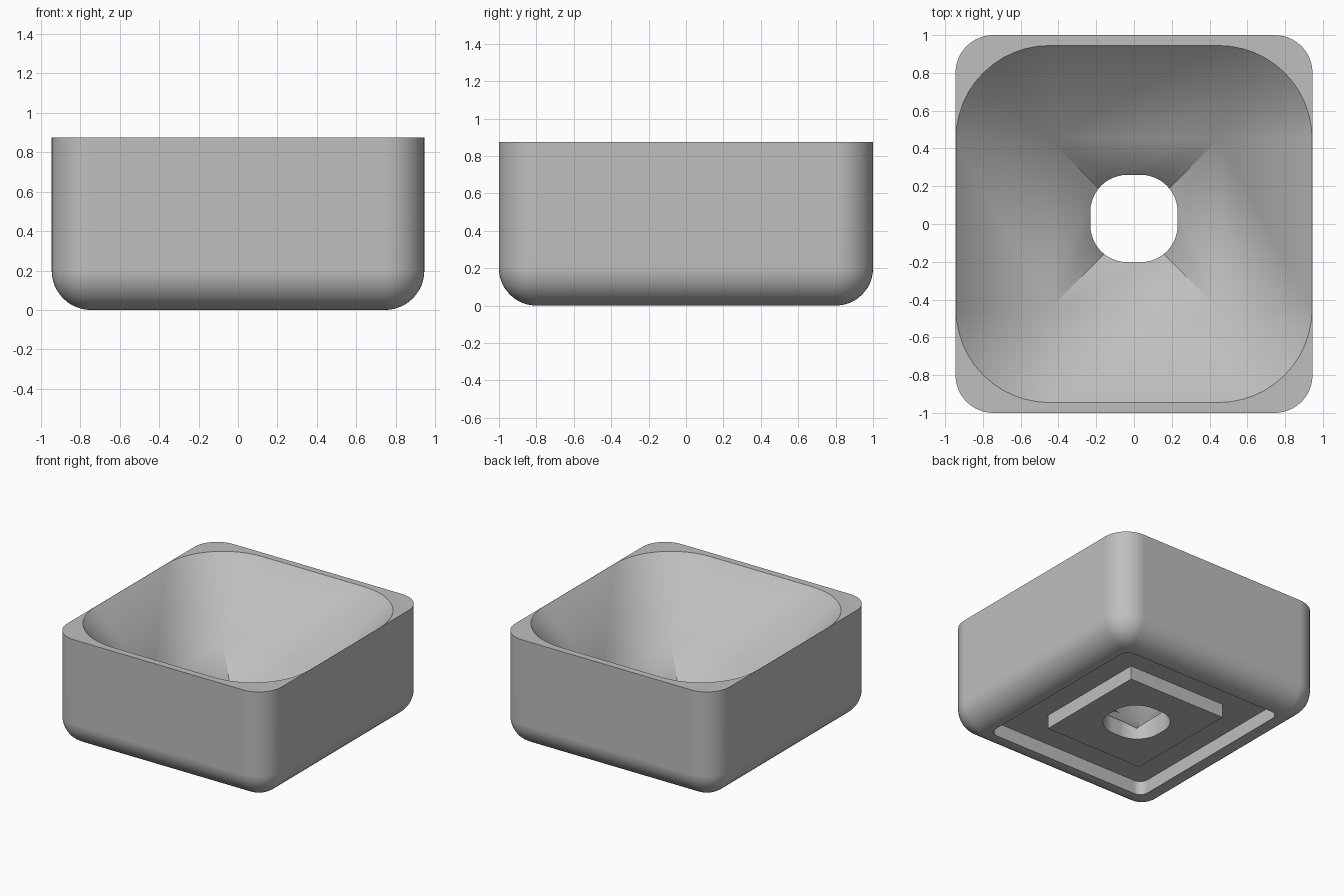
import bpy, bmesh
from math import sin, cos, pi, radians

default = bpy.data.objects.get("Cube")
if default:
    bpy.data.objects.remove(default)

ARC = 12          # segments in each rounded corner
HX, HY, H = 0.945, 1.0, 0.875
FILLET = 0.2

grey = bpy.data.materials.new("light grey")
grey.use_nodes = True
colour = (0.52, 0.52, 0.52, 1)
grey.diffuse_color = colour
grey.node_tree.nodes["Principled BSDF"].inputs["Base Color"].default_value = colour


def ring(bm, hx, hy, r, z, cy=0.0):
    """Rounded rectangle of vertices; radius 0 gives square corners."""
    verts = []
    for q, (sx, sy) in enumerate([(1, 1), (-1, 1), (-1, -1), (1, -1)]):
        for i in range(ARC + 1):
            a = (q + i / ARC) * pi / 2
            verts.append(bm.verts.new((sx * (hx - r) + r * cos(a),
                                       cy + sy * (hy - r) + r * sin(a), z)))
    return verts


def loft(name, sections, closed=False):
    """Skin a list of sections, closing the ends with flat caps."""
    bm = bmesh.new()
    rings = [ring(bm, *s) for s in sections]
    for a, b in zip(rings, rings[1:]):
        for i in range(len(a)):
            j = (i + 1) % len(a)
            bm.faces.new((a[i], a[j], b[j], b[i]))
    bm.faces.new(rings[0])
    bm.faces.new(rings[-1])
    bmesh.ops.remove_doubles(bm, verts=bm.verts, dist=0.0002)
    bmesh.ops.recalc_face_normals(bm, faces=bm.faces)
    mesh = bpy.data.meshes.new(name)
    bm.to_mesh(mesh)
    bm.free()
    mesh.materials.append(grey)
    obj = bpy.data.objects.new(name, mesh)
    bpy.context.collection.objects.link(obj)
    return obj


# Underside: centre block standing in a shallow recess
sections = [(0.436, 0.473, 0, 0, 0.013),
            (0.436, 0.473, 0, 0.11, 0.013),
            (0.725, 0.78, 0.07, 0.11),
            (0.725, 0.78, 0.07, 0)]

# Rounded bottom edge and straight outer walls
for i in range(ARC + 1):
    a = i / ARC * pi / 2
    inset = FILLET * (1 - sin(a))
    sections.append((HX - inset, HY - inset, FILLET - inset, FILLET * (1 - cos(a))))
sections.append((HX, HY, FILLET, H))

# Funnel: 45 degree walls, corner radius shrinking to nothing part way down
sections += [(0.943, 0.945, 0.495, H),
             (0.448, 0.45, 0, H - 0.495),
             (0.118, 0.12, 0, H - 0.825)]
body = loft("funnel_body", sections)

# Drain hole through the bottom
cutter = loft("hole_cutter", [(0.231, 0.231, 0.195, -0.1, 0.029),
                              (0.231, 0.231, 0.195, 0.4, 0.029)])
cutter.hide_render = True
cut = body.modifiers.new("drain hole", 'BOOLEAN')
cut.operation = 'DIFFERENCE'
cut.solver = 'EXACT'
cut.object = cutter

bpy.ops.object.select_all(action='DESELECT')
body.select_set(True)
bpy.context.view_layer.objects.active = body
bpy.ops.object.modifier_apply(modifier=cut.name)
bpy.data.objects.remove(cutter)

# Smooth rounded areas, crisp edges
bpy.ops.object.shade_smooth_by_angle(angle=radians(30))
weighted = body.modifiers.new("clean shading", 'WEIGHTED_NORMAL')
weighted.keep_sharp = True
